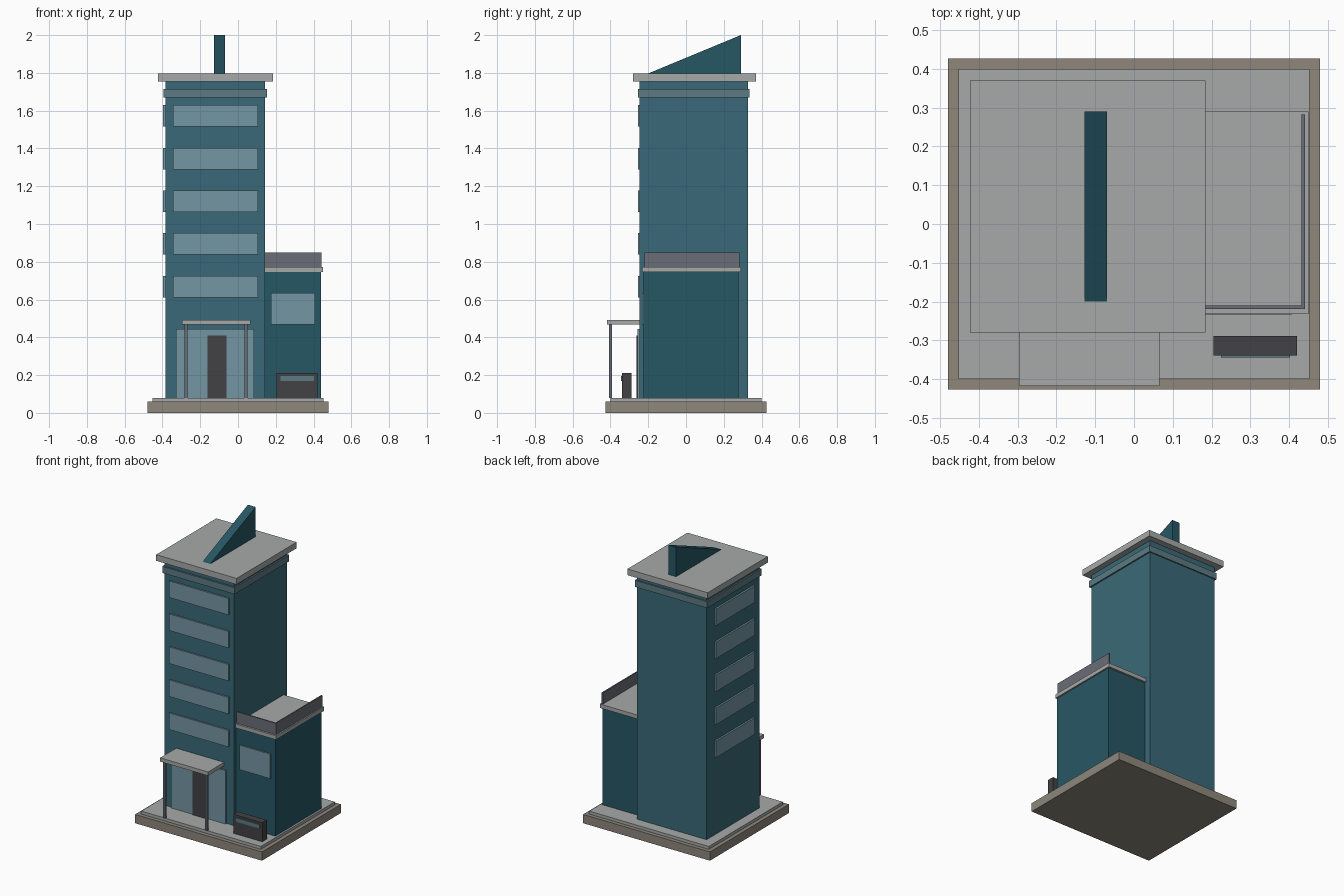
import bpy, bmesh

if "Cube" in bpy.data.objects:
    bpy.data.objects.remove(bpy.data.objects["Cube"])


def material(name, r, g, b):
    # sRGB 0-255 to linear diffuse colour
    m = bpy.data.materials.new(name)
    lin = [((c / 255 + 0.055) / 1.055) ** 2.4 for c in (r, g, b)]
    m.diffuse_color = (*lin, 1)
    m.use_nodes = True
    m.node_tree.nodes["Principled BSDF"].inputs["Base Color"].default_value = m.diffuse_color
    return m


STONE = material("stone", 142, 135, 124)
CONCRETE = material("concrete", 166, 170, 169)
TOWER = material("tower_teal", 58, 105, 120)
WING = material("wing_teal", 38, 87, 100)
BAND = material("band_teal", 92, 122, 130)
GLASS = material("glass", 116, 150, 163)
METAL = material("metal", 106, 110, 118)
DARK = material("dark", 66, 66, 69)


def prism(name, profile, x0, x1, mat):
    # Extrude a (y, z) outline along x
    bm = bmesh.new()
    face = bm.faces.new([bm.verts.new((x0, y, z)) for y, z in profile])
    ext = bmesh.ops.extrude_face_region(bm, geom=[face])
    verts = [v for v in ext["geom"] if isinstance(v, bmesh.types.BMVert)]
    bmesh.ops.translate(bm, verts=verts, vec=(x1 - x0, 0, 0))
    bmesh.ops.recalc_face_normals(bm, faces=bm.faces)
    mesh = bpy.data.meshes.new(name)
    bm.to_mesh(mesh)
    bm.free()
    mesh.materials.append(mat)
    ob = bpy.data.objects.new(name, mesh)
    bpy.context.collection.objects.link(ob)
    return ob


def box(name, x, y, z, mat):
    outline = [(y[0], z[0]), (y[1], z[0]), (y[1], z[1]), (y[0], z[1])]
    return prism(name, outline, x[0], x[1], mat)


# Ground plinth and paving
box("plinth", (-0.48, 0.48), (-0.427, 0.427), (0, 0.06), STONE)
box("paving", (-0.453, 0.453), (-0.4, 0.4), (0.06, 0.08), CONCRETE)

# Tower with cornice band, roof slab and wedge fin
box("tower", (-0.385, 0.143), (-0.245, 0.327), (0.08, 1.755), TOWER)
box("cornice_band", (-0.395, 0.153), (-0.255, 0.335), (1.67, 1.715), BAND)
box("tower_roof", (-0.423, 0.185), (-0.28, 0.37), (1.755, 1.797), CONCRETE)
prism("roof_fin", [(-0.2, 1.797), (0.29, 1.797), (0.29, 2.0)], -0.128, -0.07, WING)

# Ribbon windows on the front and left sides, one pair per floor
for i in range(5):
    z = (0.612 + 0.2258 * i, 0.726 + 0.2258 * i)
    box(f"front_window_{i + 1}", (-0.343, 0.106), (-0.255, -0.235), z, GLASS)
    box(f"left_window_{i + 1}", (-0.397, -0.375), (-0.18, 0.24), z, GLASS)

# Side wing with roof, two-sided parapet and window
box("wing", (0.143, 0.44), (-0.225, 0.277), (0.08, 0.745), WING)
box("wing_roof", (0.143, 0.45), (-0.232, 0.29), (0.745, 0.772), CONCRETE)
box("parapet_front", (0.143, 0.441), (-0.219, -0.21), (0.772, 0.85), METAL)
box("parapet_side", (0.432, 0.441), (-0.21, 0.282), (0.772, 0.85), METAL)
box("wing_window", (0.175, 0.407), (-0.234, -0.215), (0.468, 0.636), GLASS)

# Entrance glazing, door, canopy and posts
box("entrance_glass", (-0.328, 0.085), (-0.256, -0.235), (0.08, 0.445), GLASS)
box("door", (-0.162, -0.06), (-0.262, -0.24), (0.08, 0.41), DARK)
box("canopy", (-0.297, 0.066), (-0.418, -0.235), (0.467, 0.493), CONCRETE)
for side, x in (("left", -0.283), ("right", 0.034)):
    box(f"canopy_post_{side}", (x, x + 0.016), (-0.407, -0.391), (0.08, 0.467), METAL)

# Low sign block with an accent strip
box("sign_block", (0.205, 0.421), (-0.339, -0.289), (0.08, 0.21), DARK)
box("sign_strip", (0.225, 0.403), (-0.345, -0.33), (0.168, 0.195), BAND)
